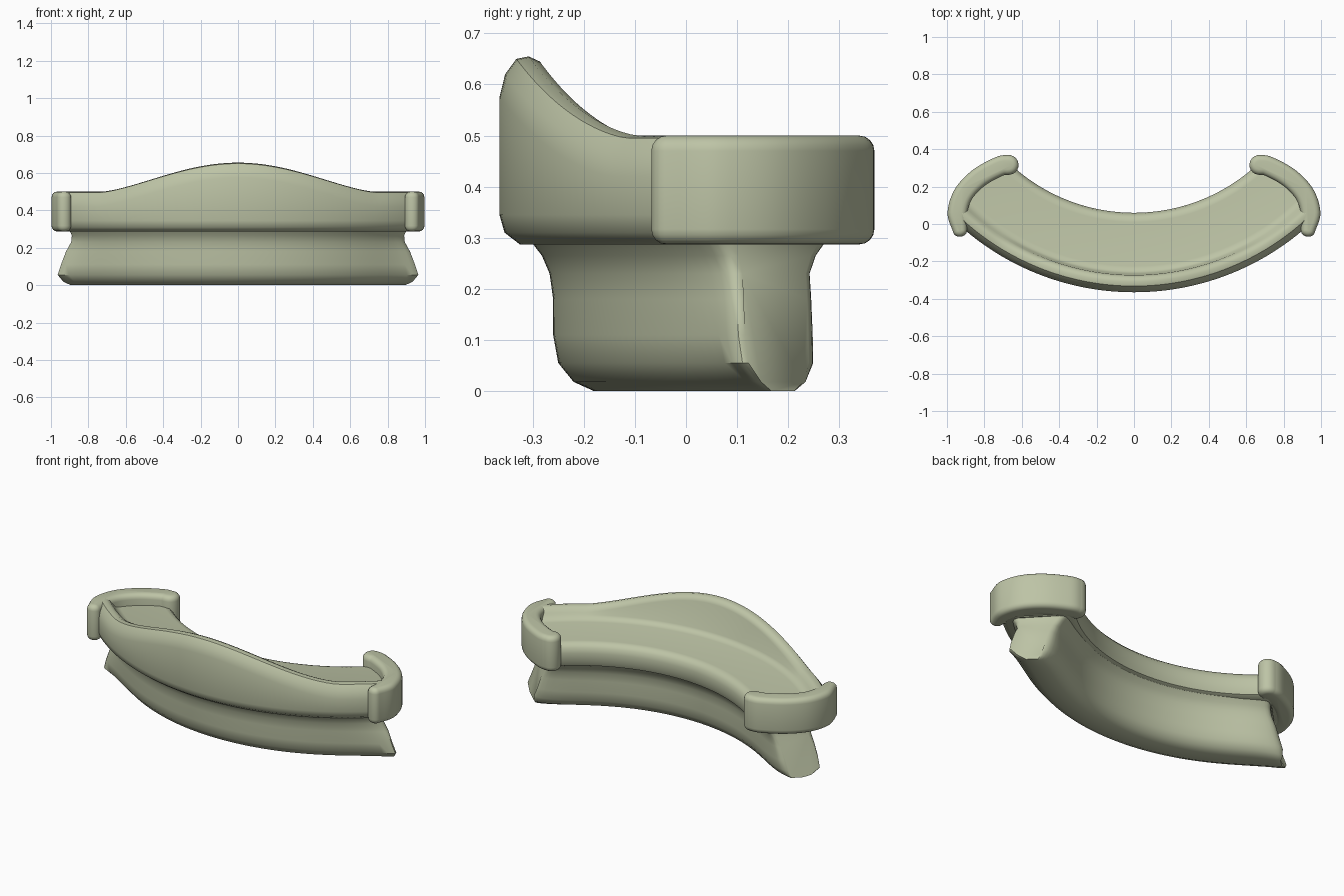
import bpy, bmesh
from math import sin, cos, pi, radians
from mathutils import Vector

cube = bpy.data.objects.get("Cube")
if cube:
    bpy.data.objects.remove(cube, do_unlink=True)

mat = bpy.data.materials.new("sage green")
mat.use_nodes = True
colour = (0.51, 0.55, 0.38, 1)
mat.diffuse_color = colour
mat.node_tree.nodes["Principled BSDF"].inputs["Base Color"].default_value = colour

CENTRE_Y = 1.03   # centre of the bench's curve
STEPS = 64


def polar(r, degrees, z):
    a = radians(degrees)
    return Vector((r * sin(a), CENTRE_Y - r * cos(a), z))


def skin(name, rings):
    """Join closed rings of points into a capped, smooth-shaded solid."""
    bm = bmesh.new()
    loops = [[bm.verts.new(p) for p in ring] for ring in rings]
    for a, b in zip(loops, loops[1:]):
        for i in range(len(a)):
            j = (i + 1) % len(a)
            bm.faces.new((a[i], a[j], b[j], b[i]))
    bm.faces.new(loops[0][::-1])
    bm.faces.new(loops[-1])
    bmesh.ops.recalc_face_normals(bm, faces=bm.faces)
    mesh = bpy.data.meshes.new(name)
    bm.to_mesh(mesh)
    bm.free()
    mesh.materials.append(mat)
    obj = bpy.data.objects.new(name, mesh)
    bpy.context.collection.objects.link(obj)
    bpy.ops.object.select_all(action='DESELECT')
    obj.select_set(True)
    bpy.context.view_layer.objects.active = obj
    bpy.ops.object.shade_smooth_by_angle(angle=radians(40))


def smooth_path(points, per=6):
    """Catmull-Rom curve through the points."""
    pts = [2 * points[0] - points[1]] + points + [2 * points[-1] - points[-2]]
    out = []
    for a, b, c, d in zip(pts, pts[1:], pts[2:], pts[3:]):
        for k in range(per):
            t = k / per
            out.append(0.5 * (2 * b + (c - a) * t + (2 * a - 5 * b + 4 * c - d) * t ** 2
                              + (3 * b - a - 3 * c + d) * t ** 3))
    return out + [points[-1]]


# Seat with its raised front rail, swept along the curve
def seat_ring(degrees):
    x = 1.345 * sin(radians(degrees))
    wave = cos(pi * x / 1.46) if abs(x) < 0.73 else 0
    top = 0.5 + 0.155 * wave ** 1.4
    profile = [(1.01, .288), (.985, .3), (.972, .33), (.97, .38), (.977, .41),
               (.995, .43), (1.02, .435), (1.255, .435), (1.28, .443),
               (1.294, .46), (1.303, top - .03), (1.316, top - .01),
               (1.338, top), (1.362, top - .005), (1.384, top - .035),
               (1.395, top - .08), (1.395, .345), (1.385, .31), (1.355, .287)]
    return [polar(r, degrees, z) for r, z in profile]


skin("seat_and_rail", [seat_ring(44 * (2 * i / STEPS - 1)) for i in range(STEPS + 1)])


# Base, narrower than the seat, with ends flaring outwards near the floor
# Levels: front and rear radius, the same at the ends, height, end angle
LEVELS = [(1.21, 1.12, 1.25, 1.17, 0, 46), (1.25, 1.08, 1.3, 1.15, .018, 46.6),
          (1.28, 1.055, 1.345, 1.13, .055, 46.7), (1.29, 1.045, 1.337, 1.115, .11, 45.9),
          (1.29, 1.045, 1.318, 1.1, .18, 45), (1.297, 1.04, 1.3, 1.085, .23, 44),
          (1.312, 1.025, 1.305, 1.06, .265, 43.6), (1.335, 1.0, 1.325, 1.03, .295, 43.6)]


def base_ring(t, shrink=0.0):
    flare = abs(t) ** 9
    front, rear = [], []
    for f, r, f_end, r_end, z, angle in LEVELS:
        f += (f_end - f) * flare
        r += (r_end - r) * flare
        pinch = (f - r) / 2 * shrink
        front.append(polar(f - pinch, t * angle, z))
        rear.append(polar(r + pinch, t * angle, z))
    return front + rear[::-1]


end = [base_ring(1, .2), base_ring(.993, .08), base_ring(.98, .02)]
far_end = [base_ring(-.98, .02), base_ring(-.993, .08), base_ring(-1, .2)]
middle = [base_ring(.96 * (1 - 2 * i / STEPS)) for i in range(STEPS + 1)]
skin("base", end + middle + far_end)

# Hooked arms with rounded rims, and the seat ends they wrap around
HALF = 0.053
path = smooth_path([Vector(p) for p in (
    (.93, -.035), (.944, .06), (.912, .16), (.83, .247), (.72, .308), (.67, .316))])
last = len(path) - 1
tangents = [(path[min(i + 1, last)] - path[max(i - 1, 0)]).normalized()
            for i in range(last + 1)]
normals = [Vector((t.y, -t.x)) for t in tangents]
RIM = 0.03


def arm_outline(inset):
    widths = [HALF * min(1, .72 + .05 * i) - inset for i in range(last + 1)]
    outer = [p + n * w for p, n, w in zip(path, normals, widths)]
    inner = [p - n * w for p, n, w in zip(path, normals, widths)]

    def cap(i, depth, direction):
        return [path[i] + direction * (normals[i] * widths[i] * cos(pi * k / 10)
                                       + tangents[i] * depth * sin(pi * k / 10))
                for k in range(1, 10)]
    return outer + cap(last, widths[last], 1) + inner[::-1] + cap(0, .033 - inset, -1)


curve = [(RIM * (1 - cos(pi * k / 8)), RIM * (1 - sin(pi * k / 8))) for k in range(5)]
rim = [(.287 + h, inset) for inset, h in curve[::-1]]
rim = [(.287 + up, inset) for up, inset in
       [(RIM - RIM * cos(pi * k / 8), RIM - RIM * sin(pi * k / 8)) for k in range(5)]]
rim += [(.787 - z, inset) for z, inset in rim[::-1]]

for side, label in ((1, "left"), (-1, "right")):
    skin(label + "_arm", [[Vector((p.x * side, p.y, z)) for p in arm_outline(inset)]
                          for z, inset in rim])
    skin(label + "_seat_end", [[Vector((p.x * side, p.y, z)) for p in path]
                               for z in (.292, .434)])
